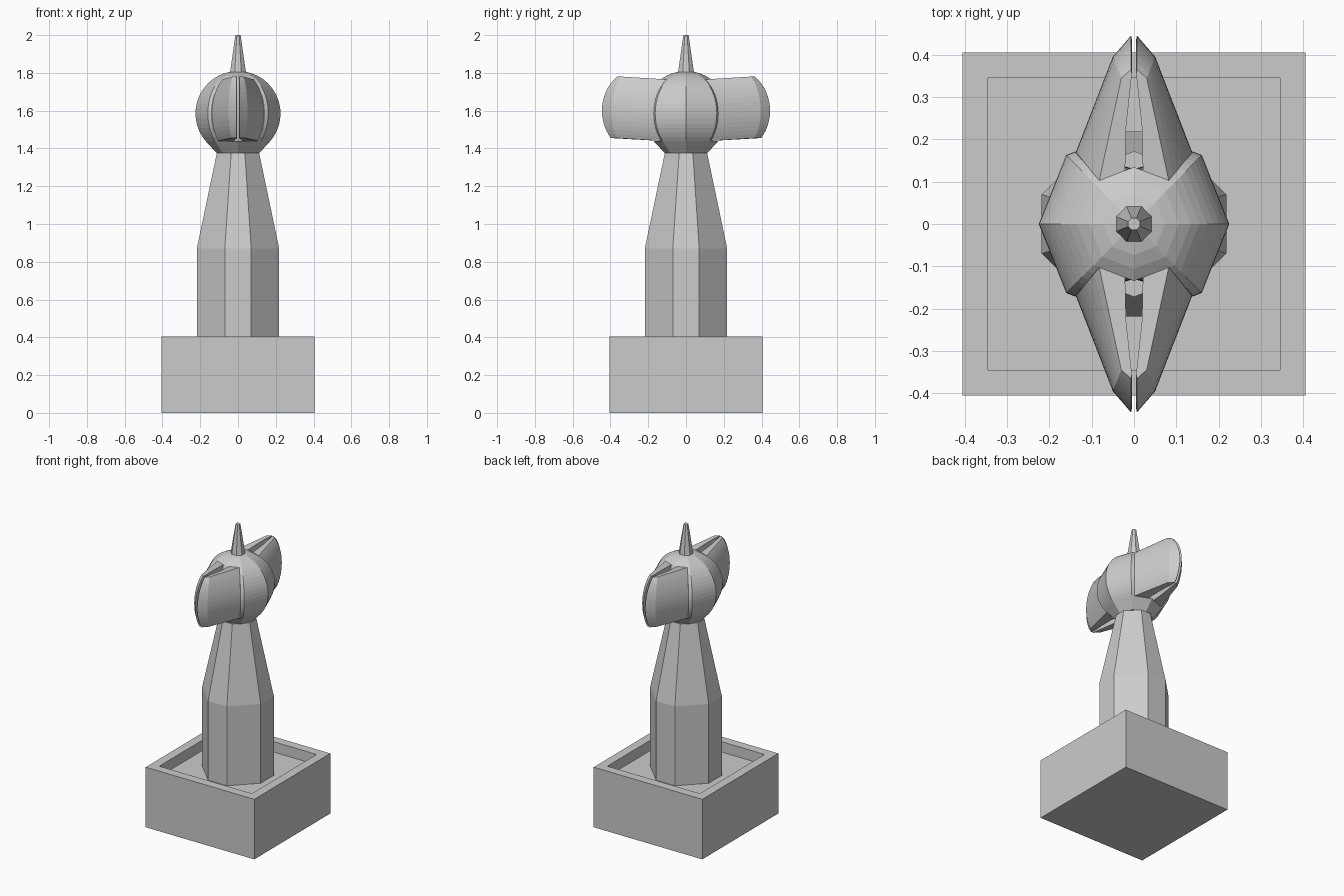
import bpy, bmesh, math

if "Cube" in bpy.data.objects:
    bpy.data.objects.remove(bpy.data.objects["Cube"])


def loft(name, rings):
    """Flat-faced closed solid through equal-length rings of points."""
    bm = bmesh.new()
    vs = [[bm.verts.new(p) for p in r] for r in rings]
    n = len(rings[0])
    for a, b in zip(vs, vs[1:]):
        for i in range(n):
            j = (i + 1) % n
            bm.faces.new((a[i], a[j], b[j], b[i]))
    bm.faces.new(vs[0][::-1])
    bm.faces.new(vs[-1])
    bmesh.ops.recalc_face_normals(bm, faces=bm.faces)
    me = bpy.data.meshes.new(name)
    bm.to_mesh(me)
    bm.free()
    ob = bpy.data.objects.new(name, me)
    bpy.context.collection.objects.link(ob)
    return ob


def square(r, z):
    return [(r, r, z), (-r, r, z), (-r, -r, z), (r, -r, z)]


def full_ring(quarter, z):
    """Mirror a quarter outline (+x axis to +y axis) into a whole ring."""
    half = quarter + [(-x, y) for x, y in quarter[-2::-1]]
    return [(x, y, z) for x, y in half + [(x, -y) for x, y in half[-2:0:-1]]]


def octagon(r, c, z):
    return [(r, -c, z), (r, c, z), (c, r, z), (-c, r, z),
            (-r, c, z), (-r, -c, z), (-c, -r, z), (c, -r, z)]


# Square base with a shallow tray in its top
loft("base", [square(.405, 0), square(.405, .405), square(.345, .405), square(.345, .335)])

# Tapered eight-sided column
loft("column", [octagon(.218, .07, .33), octagon(.218, .07, .87), octagon(.112, .036, 1.376)])

# Spike on top
loft("spike", [octagon(.043, .018, 1.795), octagon(.014, .006, 2.0)])

# Eight-sided globe, opened at front and back
CZ, R = 1.585, .225
LO, HI, N = -.70, .93, 14
angles = [LO + (HI - LO) * i / N for i in range(N + 1)]


def globe_ring(c, z, is_open):
    front = .13 if is_open else .225 * c
    return full_ring([(.225 * c, 0), (.16 * c, .163 * c), (.14 * c, .171 * c), (0, front)], z)


rings = [globe_ring(.5, 1.375, False), globe_ring(math.cos(LO), CZ + R * math.sin(LO), False)]
rings += [globe_ring(math.cos(t), CZ + R * math.sin(t), True) for t in angles]
for t in (HI, 1.08, 1.24, 1.40, 1.55):
    rings.append(globe_ring(math.cos(t), CZ + R * math.sin(t), False))
loft("globe", rings)

# Four bulging vanes meeting at a narrow slit in front and behind
for sx, side in ((1, "right"), (-1, "left")):
    for sy, end in ((1, "back"), (-1, "front")):
        rings = []
        for t in angles:
            c, z = math.cos(t), CZ + R * math.sin(t)
            d = 1 - c
            tip = .445 - .2 * d
            outline = [(.138 * c, .168 * c, 0), (.05 - .05 * d, .395 - .125 * d, .015),
                       (.007, tip, .015), (.005, tip - .01, .015),
                       (.019, .225, .005), (.021, .125, 0)]
            rings.append([(sx * x, sy * y, z + dz) for x, y, dz in outline])
        loft(f"{end}_{side}_vane", rings)
